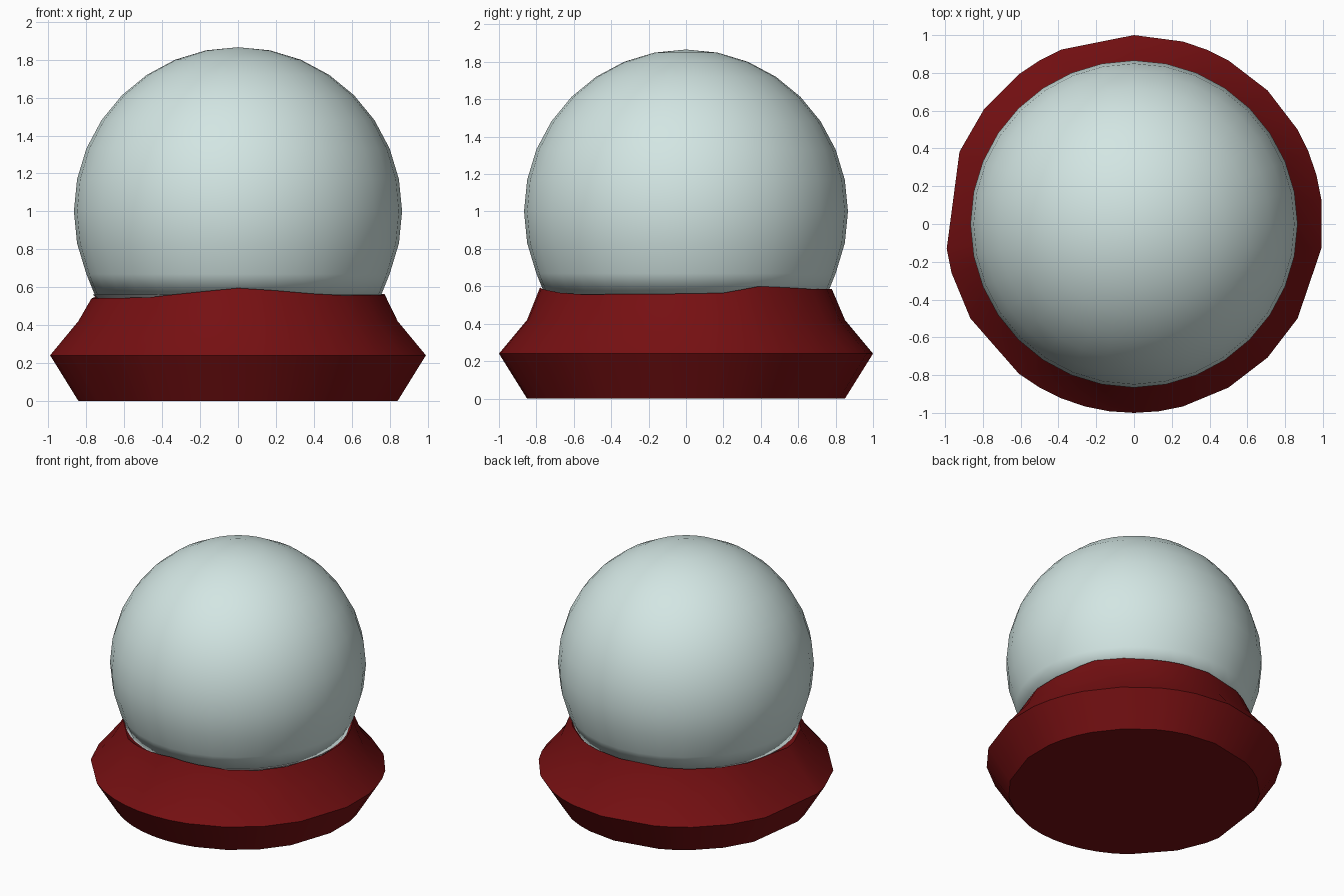
import bpy, bmesh
from math import radians, sin, cos

if "Cube" in bpy.data.objects:
    bpy.data.objects.remove(bpy.data.objects["Cube"])


def paint(obj, name, rgb):
    mat = bpy.data.materials.new(name)
    mat.diffuse_color = (*rgb, 1)
    mat.use_nodes = True
    mat.node_tree.nodes["Principled BSDF"].inputs["Base Color"].default_value = mat.diffuse_color
    obj.data.materials.append(mat)


def smooth(obj, angle):
    bpy.ops.object.select_all(action='DESELECT')
    obj.select_set(True)
    bpy.context.view_layer.objects.active = obj
    bpy.ops.object.shade_smooth_by_angle(angle=radians(angle))


def make_object(name, bm):
    bmesh.ops.recalc_face_normals(bm, faces=bm.faces)
    mesh = bpy.data.meshes.new(name)
    bm.to_mesh(mesh)
    bm.free()
    obj = bpy.data.objects.new(name, mesh)
    bpy.context.collection.objects.link(obj)
    return obj


def rim_height(step):
    # uneven upper rim, interpolated around the circle (48 steps)
    keys = [(0, .56), (2, .565), (4, .6), (8, .585), (12, .585), (18, .57), (22, .56),
            (25, .54), (31, .545), (36, .595), (39, .575), (41, .556), (48, .56)]
    for (a, za), (b, zb) in zip(keys, keys[1:]):
        if a <= step <= b:
            return za + (zb - za) * (step - a) / (b - a)


# base: irregular low-poly turned stand
steps = [1, 2, 3, 4, 6, 8, 9, 10, 12, 15, 16, 17, 19, 21, 25, 26, 28, 31, 32,
         33, 34, 35, 36, 37, 38, 40, 42, 44, 47]
profile = [(.85, 0), (1, .24), (.85, .42), (.78, None), (.70, .5)]
bm = bmesh.new()
rings = []
for r, z in profile:
    rings.append([bm.verts.new((r * cos(radians(7.5 * s)), r * sin(radians(7.5 * s)),
                                rim_height(s) if z is None else z)) for s in steps])
for lo, hi in zip(rings, rings[1:]):
    for i in range(len(steps)):
        j = (i + 1) % len(steps)
        bm.faces.new((lo[i], lo[j], hi[j], hi[i]))
bm.faces.new(rings[0][::-1])
bm.faces.new(rings[-1])
base = make_object("base", bm)
paint(base, "red", (.18, .005, .006))
smooth(base, 40)

# glass globe: sphere trimmed where it meets the base, thin wall
bm = bmesh.new()
bmesh.ops.create_uvsphere(bm, u_segments=32, v_segments=16, radius=.866)
bmesh.ops.bisect_plane(bm, geom=bm.verts[:] + bm.edges[:] + bm.faces[:], dist=1e-5,
                       plane_co=(0, 0, -.45), plane_no=(0, 0, -1), clear_outer=True)
for v in bm.verts:
    if v.is_boundary:
        k = .752 / v.co.xy.length
        v.co.x *= k
        v.co.y *= k
    v.co.z += 1
globe = make_object("globe", bm)
paint(globe, "glass", (.65, .79, .77))
wall = globe.modifiers.new("wall", 'SOLIDIFY')
wall.thickness = .012
wall.offset = -1
smooth(globe, 40)

# snow floor: pale disc peeking out under the globe
bm = bmesh.new()
bmesh.ops.create_cone(bm, cap_ends=True, segments=48, radius1=.69, radius2=.765, depth=.07)
bmesh.ops.translate(bm, verts=bm.verts, vec=(0, 0, .525))
snow = make_object("snow_floor", bm)
paint(snow, "snow", (.9, .9, .9))
smooth(snow, 40)
